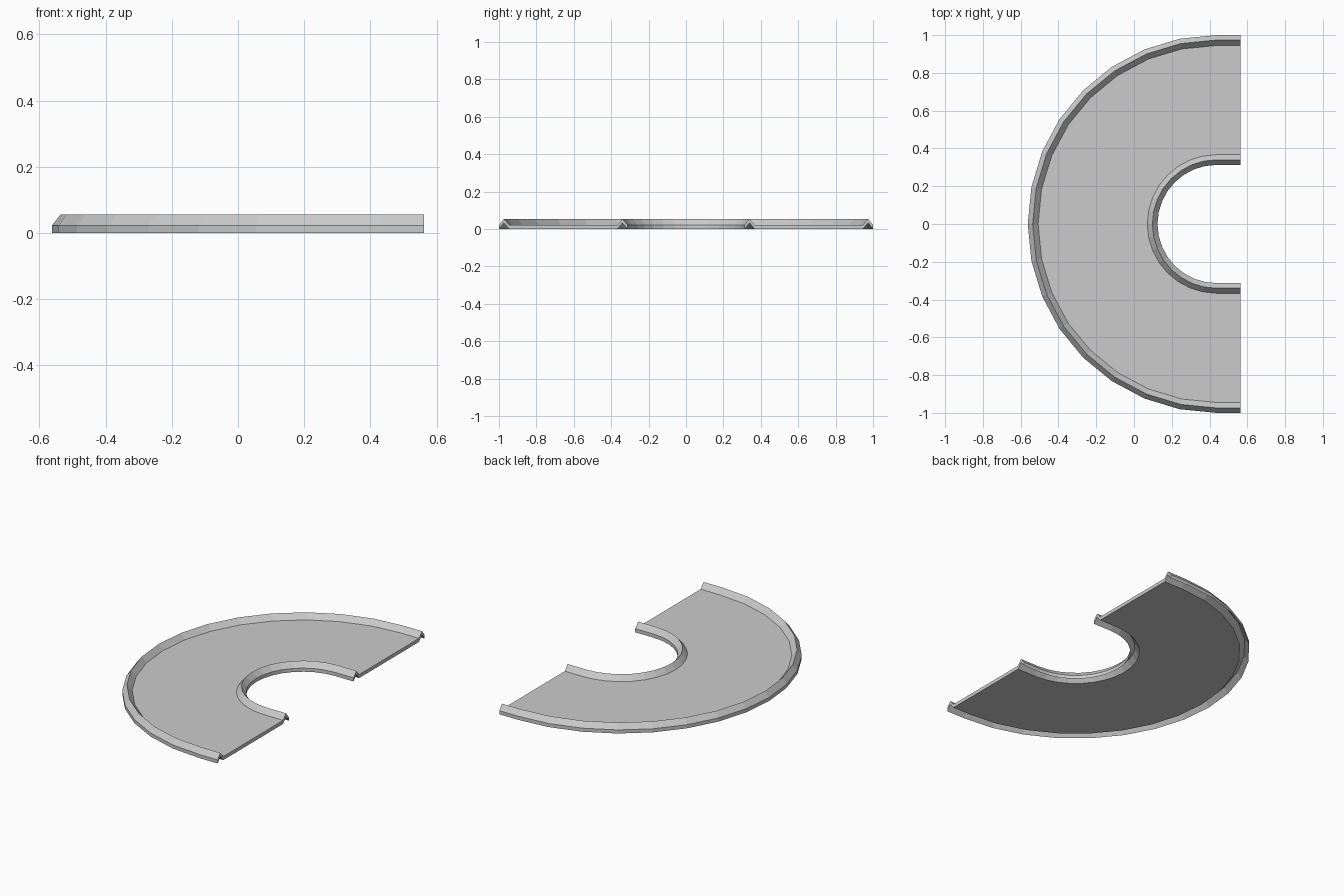
import bpy, bmesh, math

if "Cube" in bpy.data.objects:
    bpy.data.objects.remove(bpy.data.objects["Cube"])

CX, END_X, SEGS = 0.4375, 0.5625, 16   # arc centre, straight end, arc facets
THICK = 0.022

# Cross-section (radius, top height): folded sheet with a hollow ridge at each rim
TOP = [(0.313, 0.022), (0.340, 0.055), (0.367, 0.022),
       (0.945, 0.022), (0.974, 0.055), (1.000, 0.022)]
section = TOP + [(r, z - THICK) for r, z in reversed(TOP)]


def station(bm, angle, x0):
    """One cross-section ring; angle 0 points to +y, pi to -y."""
    return [bm.verts.new((x0 - r * math.sin(angle), r * math.cos(angle), z))
            for r, z in section]


bm = bmesh.new()
# Straight lead-in, half-circle bend, straight lead-out
rings = [station(bm, 0, END_X)]
rings += [station(bm, math.pi * i / SEGS, CX) for i in range(SEGS + 1)]
rings += [station(bm, math.pi, END_X)]

n, m = len(section), len(TOP)
for a, b in zip(rings, rings[1:]):
    for i in range(n):
        j = (i + 1) % n
        bm.faces.new((a[i], a[j], b[j], b[i]))

# End caps, split into one quad per profile segment
for ring in (rings[0], rings[-1]):
    for i in range(m - 1):
        bm.faces.new((ring[i], ring[i + 1], ring[n - 2 - i], ring[n - 1 - i]))

bmesh.ops.recalc_face_normals(bm, faces=bm.faces)
mesh = bpy.data.meshes.new("curved_track")
bm.to_mesh(mesh)
bm.free()
track = bpy.data.objects.new("curved_track", mesh)
bpy.context.collection.objects.link(track)
